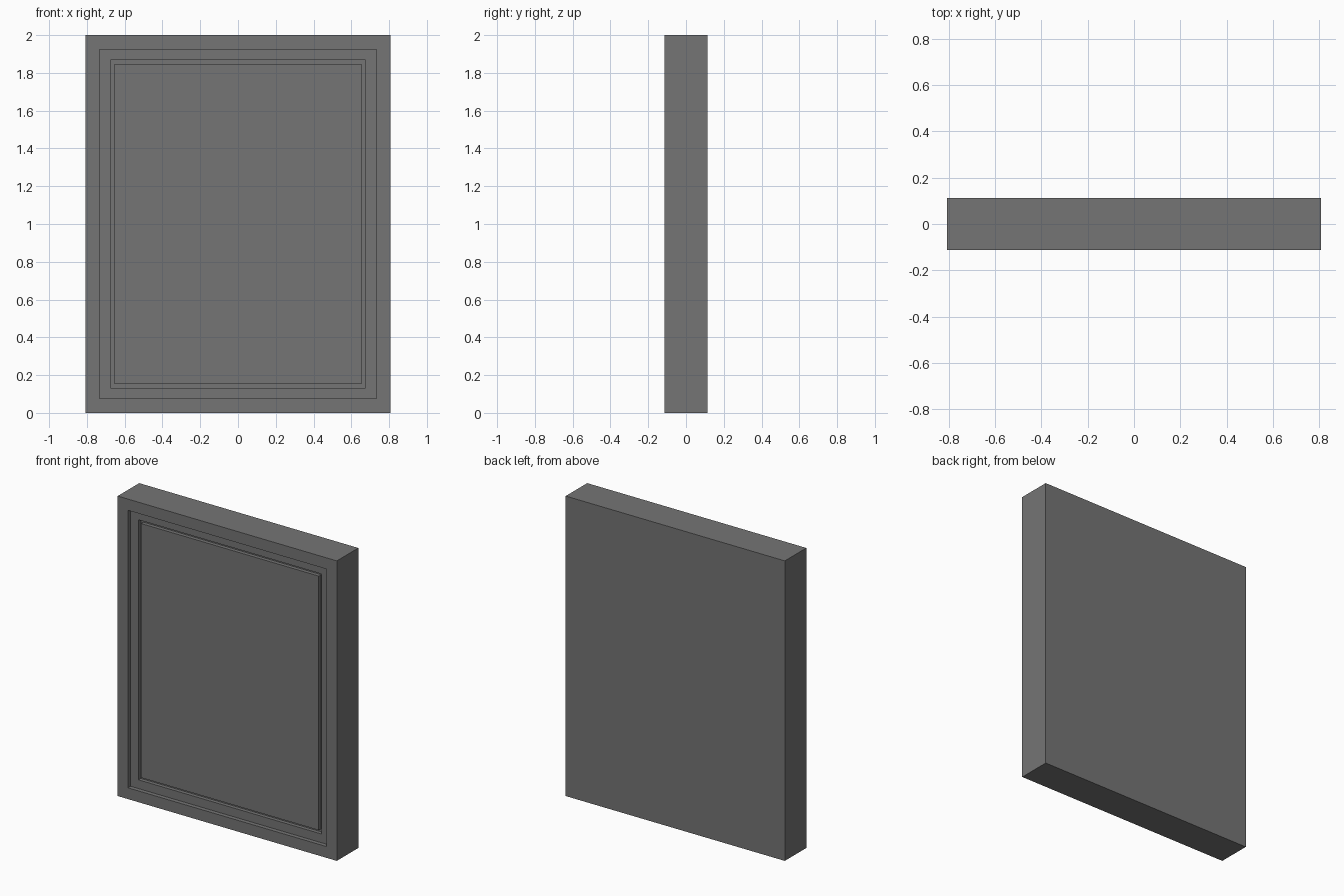
import bpy, bmesh

if "Cube" in bpy.data.objects:
    bpy.data.objects.remove(bpy.data.objects["Cube"])

HX, HZ, HY = 0.808, 1.0, 0.113   # half width, half height, half depth
STEP, GROOVE = 0.028, 0.025      # recess depth, groove depth

# Profile from the back edge to the panel: (margin from outer edge, y)
profile = [
    (0.0, HY), (0.0, -HY),                              # outer sides
    (0.075, -HY), (0.075, -HY + STEP),                  # frame face, step in
    (0.133, -HY + STEP), (0.133, -HY + STEP + GROOVE),  # inner border, groove wall
    (0.153, -HY + STEP + GROOVE), (0.153, -HY + STEP),  # groove floor, panel edge
]

bm = bmesh.new()


def loop(margin, y):
    x, z = HX - margin, HZ - margin
    return [bm.verts.new((sx * x, y, HZ + sz * z))
            for sx, sz in ((-1, -1), (1, -1), (1, 1), (-1, 1))]


loops = [loop(m, y) for m, y in profile]
for a, b in zip(loops, loops[1:]):
    for i in range(4):
        j = (i + 1) % 4
        bm.faces.new((a[i], a[j], b[j], b[i]))

# Back sheet and front panel close the two ends
bm.faces.new(loops[0])
bm.faces.new(loops[-1])
bmesh.ops.recalc_face_normals(bm, faces=bm.faces)

mesh = bpy.data.meshes.new("framed_panel")
bm.to_mesh(mesh)
bm.free()

# Dark grey finish
finish = bpy.data.materials.new("dark_grey")
finish.diffuse_color = (0.178, 0.178, 0.178, 1.0)
finish.use_nodes = True
finish.node_tree.nodes["Principled BSDF"].inputs["Base Color"].default_value = finish.diffuse_color
mesh.materials.append(finish)
bpy.context.collection.objects.link(bpy.data.objects.new("framed_panel", mesh))
